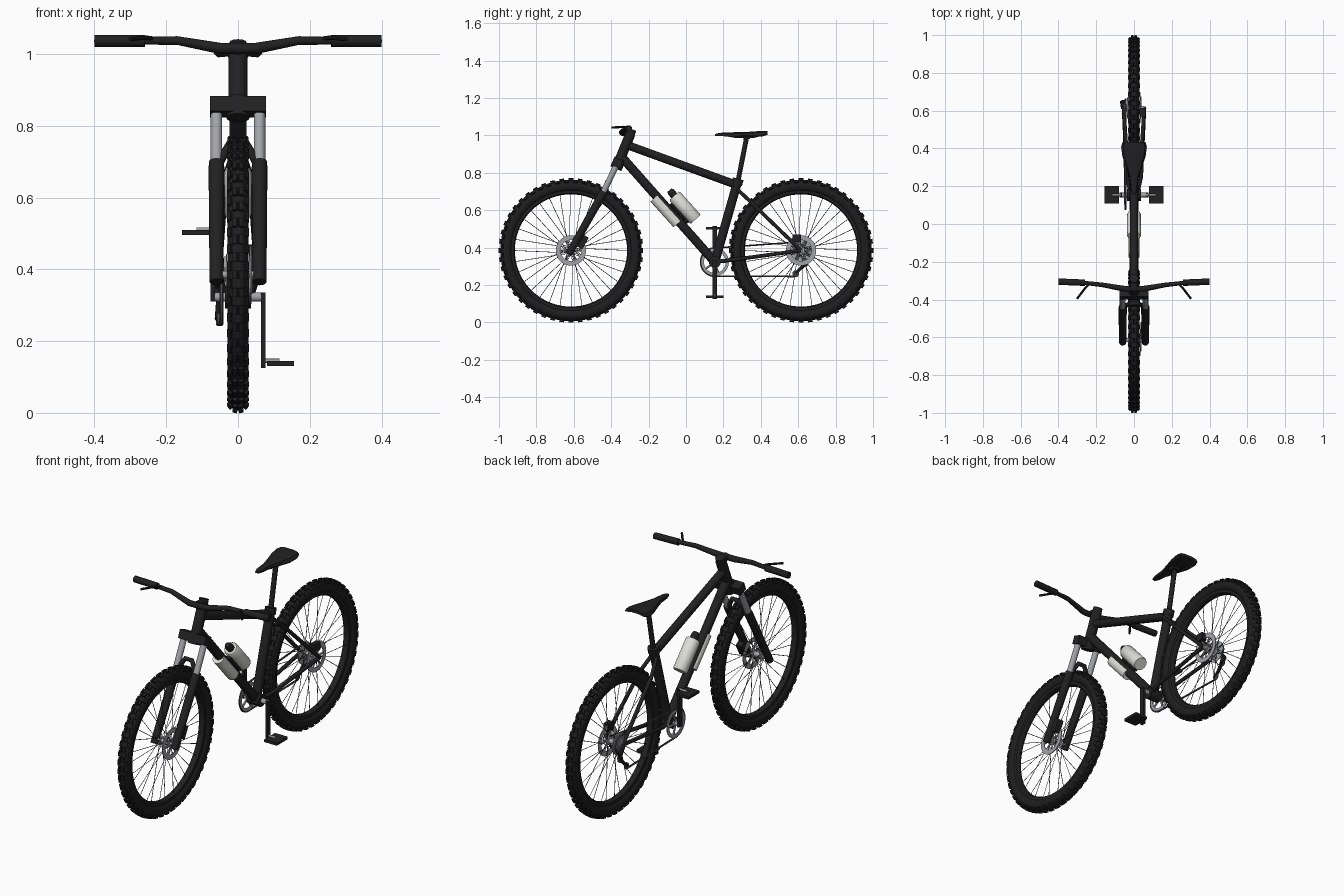
import bpy, bmesh, math
from mathutils import Vector, Matrix

if "Cube" in bpy.data.objects:
    bpy.data.objects.remove(bpy.data.objects["Cube"])

def material(name, r, g, b):
    m = bpy.data.materials.new(name)
    m.diffuse_color = (r, g, b, 1)
    m.use_nodes = True
    m.node_tree.nodes["Principled BSDF"].inputs["Base Color"].default_value = m.diffuse_color
    return m

BLACK = material("frame black", .015, .015, .015)
RUBBER = material("tyre rubber", .013, .013, .013)
SILVER = material("silver metal", .36, .37, .39)
STEEL = material("dark steel", .07, .07, .07)
WHITE = material("bottle white", .72, .72, .68)
AXLE_Y, R = .615, .385          # wheel centres sit at y = -/+AXLE_Y, z = R
BB = (0, .154, .323)            # crank centre

def finish(ob, mat, angle=40):
    ob.data.materials.clear()
    ob.data.materials.append(mat)
    bpy.ops.object.select_all(action='DESELECT')
    ob.select_set(True)
    bpy.context.view_layer.objects.active = ob
    bpy.ops.object.shade_smooth_by_angle(angle=math.radians(angle))
    return ob

def from_bmesh(name, bm, mat):
    bmesh.ops.recalc_face_normals(bm, faces=bm.faces)
    me = bpy.data.meshes.new(name)
    bm.to_mesh(me)
    bm.free()
    ob = bpy.data.objects.new(name, me)
    bpy.context.collection.objects.link(ob)
    return finish(ob, mat)

def tubes(name, paths, r, mat, res=4, closed=False, radii=None):
    """Round tubes along one or more point paths."""
    cu = bpy.data.curves.new(name, 'CURVE')
    cu.dimensions, cu.bevel_depth, cu.bevel_resolution = '3D', r, res
    cu.use_fill_caps = True
    for path in paths:
        sp = cu.splines.new('POLY')
        sp.points.add(len(path) - 1)
        sp.use_cyclic_u = closed
        for i, p in enumerate(path):
            sp.points[i].co = (*p, 1)
            sp.points[i].radius = radii[i] if radii else 1
    ob = bpy.data.objects.new(name, cu)
    bpy.context.collection.objects.link(ob)
    bpy.ops.object.select_all(action='DESELECT')
    ob.select_set(True)
    bpy.context.view_layer.objects.active = ob
    bpy.ops.object.convert(target='MESH')
    return finish(bpy.context.view_layer.objects.active, mat)

def add_box(bm, size, mat4):
    bmesh.ops.create_cube(bm, size=1, matrix=mat4 @ Matrix.Diagonal((*size, 1)))

def box(name, loc, size, mat, tilt=0):
    bm = bmesh.new()
    add_box(bm, size, Matrix.Translation(loc) @ Matrix.Rotation(tilt, 4, 'X'))
    return from_bmesh(name, bm, mat)

def lathe(name, profile, centre, mat, n=48, extra=None):
    """Spin a closed (x, radius) profile about the x axis."""
    bm = bmesh.new()
    rings = []
    for k in range(n):
        a = 2 * math.pi * k / n
        rings.append([bm.verts.new((x, r * math.cos(a), r * math.sin(a))) for x, r in profile])
    m = len(profile)
    for k in range(n):
        p, q = rings[k], rings[(k + 1) % n]
        for i in range(m):
            j = (i + 1) % m
            bm.faces.new((p[i], p[j], q[j], q[i]))
    bmesh.ops.remove_doubles(bm, verts=bm.verts, dist=1e-6)
    if extra:
        extra(bm)
    bmesh.ops.translate(bm, verts=bm.verts, vec=centre)
    return from_bmesh(name, bm, mat)

def ring(name, x, c, r0, r1, w, mat, n=48):
    return lathe(name, [(x - w, r0), (x + w, r0), (x + w, r1), (x - w, r1)], (0, c[1], c[2]), mat, n)

def arms(name, x, c, r0, r1, r, count, mat):
    paths = []
    for k in range(count):
        a = 2 * math.pi * k / count
        paths.append([(x, c[1] + q * math.cos(a), c[2] + q * math.sin(a)) for q in (r0, r1)])
    return tubes(name, paths, r, mat, 1)

# Wheels: knobbly tyre, rim, hub, spokes and brake disc
def knobs(bm):
    for k in range(48):
        for x, r, lean, half in ((.008, .378, .2, 0), (-.008, .378, -.2, 0),
                                 (.021, .367, .8, .5), (-.021, .367, -.8, .5)):
            a = 2 * math.pi * (k + half) / 48
            m = (Matrix.Rotation(a, 4, 'X') @ Matrix.Translation((x, 0, r))
                 @ Matrix.Rotation(lean, 4, 'Y'))
            add_box(bm, (.013, .025, .014), m)

tyre = [(.029 * math.cos(t), .346 + .032 * math.sin(t))
        for t in [2 * math.pi * i / 16 for i in range(16)]]
for label, y in (("front", -AXLE_Y), ("rear", AXLE_Y)):
    c = (0, y, R)
    lathe(label + "_tyre", tyre, c, RUBBER, 96, knobs)
    lathe(label + "_rim", [(-.018, .325), (-.016, .306), (-.008, .3), (.008, .3),
                           (.016, .306), (.018, .325)], c, BLACK, 72)
    lathe(label + "_hub", [(-.055, 0), (-.055, .011), (-.03, .011), (-.028, .022), (-.022, .022),
                           (-.02, .013), (.02, .013), (.022, .022), (.028, .022), (.03, .011),
                           (.055, .011), (.055, 0)], c, SILVER, 20)
    spokes = []
    for k in range(32):
        side = 1 if k % 2 else -1
        a = 2 * math.pi * k / 32
        b = a + (.7 if k % 4 < 2 else -.7)
        spokes.append([(side * .025, y + .02 * math.cos(b), R + .02 * math.sin(b)),
                       (side * .004, y + .305 * math.cos(a), R + .305 * math.sin(a))])
    tubes(label + "_spokes", spokes, .0016, STEEL, 0)
    ring(label + "_brake_disc", .036, c, .056, .081, .002, SILVER)
    arms(label + "_disc_arms", .036, c, .015, .06, .005, 6, SILVER)

# Frame
HEAD_TOP, HEAD_LOW = Vector((0, -.297, 1.01)), Vector((0, -.352, .875))
SEAT_TOP = Vector((0, .279, .765))
DOWN = Vector((0, -.344, .885))
along, below = Vector((0, .67, -.742)), Vector((0, -.742, -.67))
tubes("head_tube", [[HEAD_LOW, HEAD_TOP]], .027, BLACK, 6)
tubes("down_tube", [[DOWN, BB]], .024, BLACK, 6)
tubes("top_tube", [[(0, -.305, .945), (0, .272, .735)]], .022, BLACK, 6)
tubes("seat_tube", [[BB, SEAT_TOP]], .024, BLACK, 6)
tubes("seat_clamp", [[(0, .271, .737), (0, .28, .768)]], .029, BLACK, 6)
tubes("seat_post", [[(0, .277, .75), (0, .325, .995)]], .013, BLACK)
tubes("seat_stays", [[(s * .015, .272, .715), (s * .036, .34, .65), (s * .055, AXLE_Y, R)]
                     for s in (-1, 1)], .010, BLACK)
tubes("chain_stays", [[(s * .018, .16, .325), (s * .038, .25, .335), (s * .055, AXLE_Y, R)]
                      for s in (-1, 1)], .010, BLACK)
tubes("bottom_bracket", [[(-.036, *BB[1:]), (.036, *BB[1:])]], .032, BLACK, 6)

# Suspension fork
box("fork_crown", (0, -.368, .853), (.156, .05, .045), BLACK, -.38)
tubes("crown_race", [[HEAD_LOW, (0, -.375, .822)]], .032, BLACK, 6)
for side, s in (("right", -1), ("left", 1)):
    tubes(side + "_stanchion", [[(s * .06, -.372, .84), (s * .06, -.45, .68)]], .016, SILVER)
    tubes(side + "_fork_leg", [[(s * .06, -.438, .70), (s * .06, -.45, .68), (s * .06, -.627, .365)]],
          .021, BLACK, radii=[1, 1.05, .92])
tubes("fork_arch", [[(-.055, -.442, .69), (-.04, -.43, .72), (-.02, -.42, .755), (.02, -.42, .755),
                     (.04, -.43, .72), (.055, -.442, .69)]], .012, BLACK)
box("front_caliper", (.052, -.55, .43), (.035, .03, .07), BLACK, -.5)
box("rear_caliper", (.046, .592, .45), (.03, .045, .04), BLACK)

# Cockpit
tubes("stem_cap", [[HEAD_TOP, (0, -.288, 1.033)]], .024, BLACK)
tubes("stem", [[(0, -.297, 1.015), (0, -.345, 1.018)]], .02, BLACK)
tubes("handlebar", [[(-.4, -.307, 1.037), (-.26, -.312, 1.037), (-.17, -.322, 1.038), (-.05, -.343, 1.016),
                     (.05, -.343, 1.016), (.17, -.322, 1.038), (.26, -.312, 1.037), (.4, -.307, 1.037)]],
      .012, BLACK, radii=[.9, .9, 1, 1.3, 1.3, 1, .9, .9])
for side, s in (("right", -1), ("left", 1)):
    tubes(side + "_grip", [[(s * .26, -.311, 1.037), (s * .4, -.305, 1.037)]], .017, BLACK)
    tubes(side + "_brake_lever", [[(s * .235, -.315, 1.043), (s * .255, -.335, 1.046),
                                   (s * .302, -.396, 1.042)]], .006, BLACK, 2)

# Saddle lofted from nose to tail, plus rails
bm = bmesh.new()
loops = []
for y, w, top, h in ((.155, .008, 1.008, .010), (.18, .017, 1.014, .018), (.25, .024, 1.017, .022),
                     (.31, .045, 1.018, .026), (.36, .062, 1.021, .030), (.41, .068, 1.025, .030),
                     (.435, .060, 1.025, .022)):
    section = ((-1, .75), (-.85, .25), (-.4, 0), (.4, 0), (.85, .25), (1, .75), (.9, 1), (.4, .7),
               (-.4, .7), (-.9, 1))
    loops.append([bm.verts.new((w * u, y, top - h * v)) for u, v in section])
for p, q in zip(loops, loops[1:]):
    for i in range(10):
        j = (i + 1) % 10
        bm.faces.new((p[i], p[j], q[j], q[i]))
bm.faces.new(loops[0])
bm.faces.new(loops[-1])
from_bmesh("saddle", bm, BLACK)
tubes("saddle_rails", [[(s * .01, .19, 1.003), (s * .02, .27, .99), (s * .022, .36, .99), (s * .03, .41, 1.003)]
                       for s in (-1, 1)], .004, BLACK, 2)
box("saddle_clamp", (0, .325, .99), (.05, .035, .016), BLACK)

# Cranks and pedals
tubes("crank_axle", [[(-.075, *BB[1:]), (.075, *BB[1:])]], .013, SILVER)
for side, s, z in (("right", -1, .503), ("left", 1, .137)):
    mid = (z + BB[2]) / 2
    box(side + "_crank", (s * .07, BB[1], mid), (.013, .026, abs(z - BB[2]) + .024), BLACK)
    tubes(side + "_pedal_axle", [[(s * .07, BB[1], z + .008), (s * .115, BB[1], z + .008)]], .006, SILVER)
    box(side + "_pedal", (s * .118, BB[1], z), (.075, .092, .014), BLACK)

# Drivetrain
ring("chainring", -.046, BB, .058, .075, .0025, SILVER)
arms("chainring_arms", -.046, BB, .01, .062, .006, 5, SILVER)
steps = []
for i in range(6):
    steps += [(-.031 - .004 * i, .058 - .006 * i), (-.034 - .004 * i, .058 - .006 * i),
              (-.034 - .004 * i, .02), (-.035 - .004 * i, .02)]
lathe("cassette", [(-.03, .012), (-.03, .058)] + steps[:-2] + [(-.055, .012)], (0, AXLE_Y, R), SILVER, 32)

def arc(x, cy, cz, r, a0, a1, n):
    return [(x, cy + r * math.cos(math.radians(a0 + (a1 - a0) * i / n)),
             cz + r * math.sin(math.radians(a0 + (a1 - a0) * i / n))) for i in range(n + 1)]

chain = (arc(-.046, BB[1], BB[2], .076, 85, 275, 14) + arc(-.056, .585, .262, .016, 270, 400, 5)
         + arc(-.052, .64, .315, .016, 240, 130, 4) + arc(-.044, AXLE_Y, R, .046, -30, 95, 8))
tubes("chain", [chain], .005, STEEL, 1, True)
tubes("derailleur_cage", [[(-.056, .585, .262), (-.052, .64, .315)]], .009, BLACK, 2)
tubes("derailleur_body", [[(-.052, .64, .315), (-.062, .645, .35), (-.058, AXLE_Y, R)]], .012, BLACK, 2)
for nm, y, z in (("lower", .585, .262), ("upper", .64, .315)):
    ring(nm + "_jockey_wheel", -.055, (0, y, z), .004, .016, .004, STEEL, 16)

# Bottle above the down tube and canister below it
b0 = DOWN + below * -.07
tubes("bottle", [[b0 + along * .342, b0 + along * .35, b0 + along * .507, b0 + along * .513]], .037, WHITE, 8,
      radii=[.85, 1, 1, .92])
tubes("bottle_cap", [[b0 + along * .303, b0 + along * .315, b0 + along * .345]], .02, BLACK, 4,
      radii=[.7, 1, 1])
tubes("bottle_cage", [[b0 + below * .04 + along * .36, b0 + below * .04 + along * .5]], .012, BLACK, 2)
c0 = DOWN + below * .016
tubes("canister", [[c0 + along * .28, c0 + along * .465]], .03, WHITE, 6)
